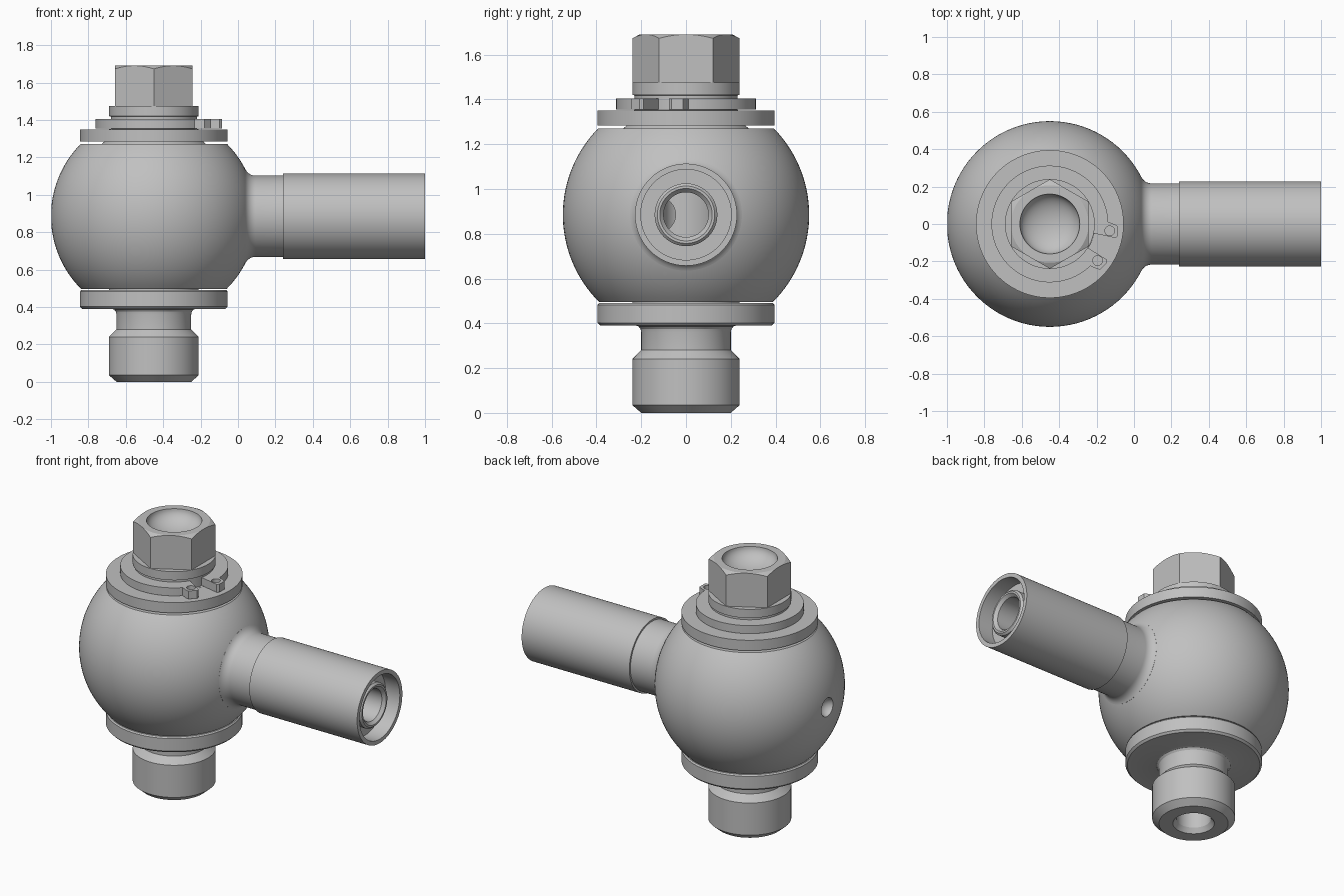
import bpy, bmesh, math
from mathutils import Matrix, Vector

if "Cube" in bpy.data.objects:
    bpy.data.objects.remove(bpy.data.objects["Cube"])

AXIS = -0.45      # x of the vertical axis
MID = 0.885       # height of the ball centre and branch
BALL = 0.55

steel = bpy.data.materials.new("steel_grey")
steel.use_nodes = True
colour = (0.53, 0.53, 0.53, 1)
steel.diffuse_color = colour
steel.node_tree.nodes["Principled BSDF"].inputs["Base Color"].default_value = colour


def finish(name, bm):
    bmesh.ops.remove_doubles(bm, verts=bm.verts, dist=1e-5)
    bmesh.ops.recalc_face_normals(bm, faces=bm.faces)
    mesh = bpy.data.meshes.new(name)
    bm.to_mesh(mesh)
    bm.free()
    mesh.materials.append(steel)
    obj = bpy.data.objects.new(name, mesh)
    bpy.context.collection.objects.link(obj)
    return obj


def lathe(name, profile, closed=False, along_x=False, steps=96):
    """Spin (radius, height) points; along_x lays the axis on x."""
    bm = bmesh.new()
    verts = [bm.verts.new((r, 0, h)) for r, h in profile]
    pairs = list(zip(verts, verts[1:]))
    if closed:
        pairs.append((verts[-1], verts[0]))
    edges = [bm.edges.new(p) for p in pairs]
    bmesh.ops.spin(bm, geom=verts + edges, cent=(0, 0, 0), axis=(0, 0, 1),
                   angle=math.tau, steps=steps)
    if along_x:
        move = Matrix.Translation((0, 0, MID)) @ Matrix.Rotation(math.pi / 2, 4, 'Y')
    else:
        move = Matrix.Translation((AXIS, 0, 0))
    bmesh.ops.transform(bm, matrix=move, verts=bm.verts)
    return finish(name, bm)


def rod(name, radius, length, centre, direction=(0, 0, 1), sides=48):
    bm = bmesh.new()
    turn = Vector(direction).to_track_quat('Z', 'Y').to_matrix().to_4x4()
    bmesh.ops.create_cone(bm, cap_ends=True, segments=sides, radius1=radius,
                          radius2=radius, depth=length,
                          matrix=Matrix.Translation(centre) @ turn)
    return finish(name, bm)


def combine(obj, tool, operation='DIFFERENCE'):
    tool.hide_render = True
    mod = obj.modifiers.new("cut", 'BOOLEAN')
    mod.operation, mod.object, mod.solver = operation, tool, 'EXACT'
    bpy.context.view_layer.objects.active = obj
    bpy.ops.object.modifier_apply(modifier=mod.name)
    bpy.data.objects.remove(tool)


def polar(r, degrees):
    a = math.radians(degrees)
    return (AXIS + r * math.cos(a), r * math.sin(a))


# Ball body, truncated top and bottom, with a bore for the stud
low, high, count = 0.495, 1.27, 36
heights = [low + (high - low) * i / count for i in range(count + 1)]
ball = [(math.sqrt(BALL ** 2 - (z - MID) ** 2), z) for z in heights]
body = lathe("ball_body", [(0.242, low)] + ball +
             [(0.28, high), (0.262, 1.286), (0.242, 1.286)], closed=True)
combine(body, rod("branch_bore_cutter", 0.104, 0.6, (-0.15, 0, MID), (1, 0, 0)))

# Small dimple opposite the branch
bm = bmesh.new()
bmesh.ops.create_uvsphere(bm, u_segments=32, v_segments=16, radius=0.06,
                          matrix=Matrix.Translation((AXIS - BALL - 0.01, 0, MID)))
combine(body, finish("dimple_cutter", bm))

# Hollow stud with threaded end, flange and sealing diameter
stud = lathe("stud", [
    (0, 1.0), (0.1, 1.0), (0.1, 0.03), (0.12, 0), (0.2, 0), (0.24, 0.035),
    (0.24, 0.24), (0.2, 0.28), (0.2, 0.36), (0.203, 0.375), (0.212, 0.386),
    (0.225, 0.39), (0.383, 0.39), (0.395, 0.402), (0.395, 0.482),
    (0.388, 0.49), (0.24, 0.49), (0.24, 0.6), (0.2, 0.65), (0.2, 1.12),
    (0.24, 1.17), (0.24, 1.35), (0.23, 1.352), (0.23, 1.418),
    (0.24, 1.42), (0.24, 1.475), (0, 1.475)])
angle = math.radians(-37)
combine(stud, rod("cross_hole_cutter", 0.08, 0.6, (AXIS, 0, MID),
                  (math.cos(angle), math.sin(angle), 0)))

# Hexagon head: chamfered corners and a dished top
head = rod("hex_head", 0.239, 0.3, (AXIS, 0, 1.6), sides=6)
dish = [(0.16 * math.cos(t), 1.69 - 0.09 * math.sin(t))
        for t in (math.pi / 2 * i / 12 for i in range(13))]
dish[-1] = (0, 1.6)
combine(head, lathe("head_shaper", [(0, 1.472), (0.3, 1.472), (0.3, 1.64),
                                    (0.207, 1.69)] + dish), 'INTERSECT')

# Washer under the retaining ring
washer = lathe("washer", [(0.241, 1.284), (0.395, 1.284), (0.395, 1.35),
                          (0.241, 1.35)], closed=True)

# Open retaining ring with two drilled ears
split, arc = -22, 72
start, sweep = split + 24, 312
outline = [polar(0.312, start + sweep * i / arc) for i in range(arc + 1)]
outline += [polar(r, split - a) for r, a in
            ((0.35, 21.5), (0.364, 20), (0.37, 12), (0.36, 10))]
start, sweep = split - 10, -340
outline += [polar(0.232, start + sweep * i / arc) for i in range(arc + 1)]
outline += [polar(r, split + a) for r, a in
            ((0.36, 10), (0.37, 12), (0.364, 20), (0.35, 21.5))]
bm = bmesh.new()
face = bm.faces.new([bm.verts.new((x, y, 1.354)) for x, y in outline])
grown = bmesh.ops.extrude_face_region(bm, geom=[face])["geom"]
bmesh.ops.translate(bm, vec=(0, 0, 0.051),
                    verts=[g for g in grown if isinstance(g, bmesh.types.BMVert)])
ring = finish("retaining_ring", bm)
for side in (-1, 1):
    x, y = polar(0.322, split + side * 15.5)
    combine(ring, rod("ear_hole_cutter", 0.026, 0.2, (x, y, 1.38), sides=24))

# Branch pipe: filleted neck, sleeve, recessed end and inner tube
fillet = [(0.277 - 0.06 * math.cos(a), 0.094 - 0.06 * math.sin(a))
          for a in (math.radians(63 * (1 - i / 8)) for i in range(9))]
branch = lathe("branch_pipe", [(0.1, -0.15), (0.22, -0.15)] + fillet + [
    (0.217, 0.24), (0.228, 0.24), (0.228, 1), (0.202, 1), (0.202, 0.9),
    (0.14, 0.9), (0.14, 0.952), (0.128, 0.964), (0.117, 0.964),
    (0.1, 0.945)], closed=True, along_x=True)

# Smooth curved faces, keep machined edges sharp
bpy.ops.object.select_all(action='DESELECT')
for obj in (body, stud, head, washer, ring, branch):
    obj.select_set(True)
bpy.context.view_layer.objects.active = body
bpy.ops.object.shade_smooth_by_angle(angle=math.radians(25))
